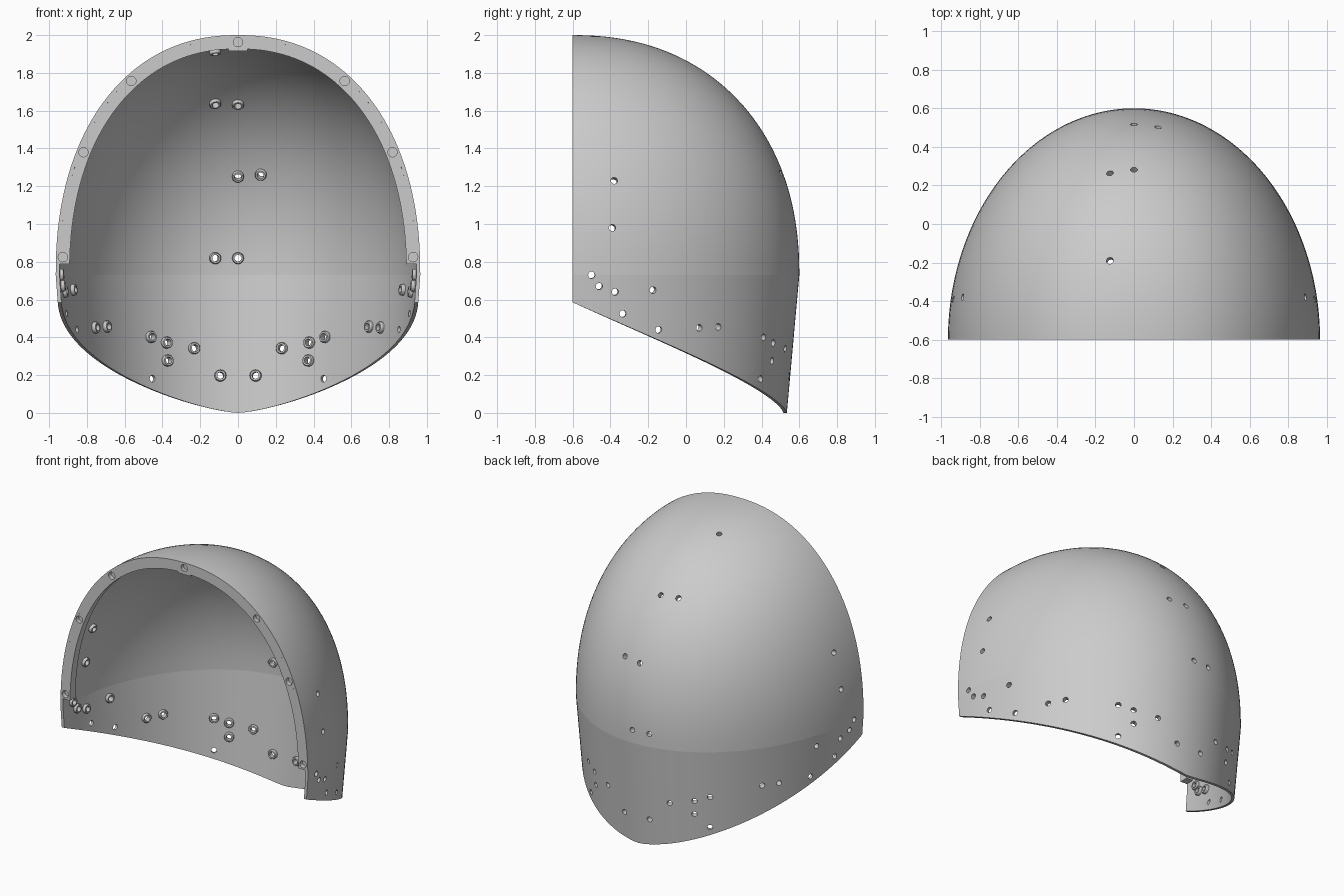
import bpy
import bmesh
from math import sin, cos, pi, acos, asin, radians
from mathutils import Vector, Matrix

cube = bpy.data.objects.get("Cube")
if cube:
    bpy.data.objects.remove(cube)

HALF_W, DEPTH, HEIGHT = 0.965, 1.2, 1.27   # dome semi-axes
RIM_Z, FRONT_Y, POWER = 0.73, -0.6, 2.2
WALL, COLS, LOW, HIGH = 0.02, 96, 8, 40

grey = bpy.data.materials.new("light_grey")
grey.use_nodes = True
grey.diffuse_color = (0.6, 0.6, 0.6, 1)
grey.node_tree.nodes["Principled BSDF"].inputs["Base Color"].default_value = (0.6, 0.6, 0.6, 1)


def make_object(name, bm):
    bmesh.ops.recalc_face_normals(bm, faces=bm.faces)
    mesh = bpy.data.meshes.new(name)
    bm.to_mesh(mesh)
    bm.free()
    mesh.materials.append(grey)
    obj = bpy.data.objects.new(name, mesh)
    bpy.context.collection.objects.link(obj)
    return obj


def smooth(obj):
    bpy.ops.object.select_all(action='DESELECT')
    obj.select_set(True)
    bpy.context.view_layer.objects.active = obj
    bpy.ops.object.shade_smooth_by_angle(angle=radians(25))


def scale_at(z):
    """Size of the horizontal section at height z."""
    if z <= RIM_Z:
        return 1 - 0.055 * (RIM_Z - z) / RIM_Z
    return max(0, 1 - ((z - RIM_Z) / HEIGHT) ** POWER) ** (1 / POWER)


def dome_point(theta, phi, inset):
    r = max(cos(phi), 0) ** (2 / POWER) if phi < pi / 2 - 1e-6 else 0
    return Vector(((HALF_W - inset) * r * cos(theta),
                   FRONT_Y + (DEPTH - inset) * r * sin(theta),
                   RIM_Z + (HEIGHT - inset) * sin(phi) ** (2 / POWER)))


def column(theta, inset):
    """One strip of the wall from the swept lower edge to the crown."""
    t = 1 - abs(theta - pi / 2) / (pi / 2)
    bottom = 0.585 * (1 - t) ** 1.42
    pts = []
    for i in range(LOW):
        z = bottom + (RIM_Z - bottom) * i / LOW
        s = scale_at(z)
        pts.append(Vector(((HALF_W - inset) * s * cos(theta),
                           FRONT_Y + (DEPTH - inset) * s * sin(theta), z)))
    return pts + [dome_point(theta, pi / 2 * i / HIGH, inset) for i in range(HIGH + 1)]


# Shell wall: outer and inner skins, lower edge and flat front edge
bm = bmesh.new()
skins = []
for inset in (0, WALL):
    skins.append([[bm.verts.new(p) for p in column(pi * c / COLS, inset)]
                  for c in range(COLS + 1)])
outer, inner = skins
for c in range(COLS):
    for skin in skins:
        for a in range(LOW + HIGH):
            bm.faces.new((skin[c][a], skin[c + 1][a], skin[c + 1][a + 1], skin[c][a + 1]))
    bm.faces.new((outer[c][0], outer[c + 1][0], inner[c + 1][0], inner[c][0]))
for c in (0, COLS):
    for a in range(LOW + HIGH):
        bm.faces.new((outer[c][a], outer[c][a + 1], inner[c][a + 1], inner[c][a]))
bmesh.ops.remove_doubles(bm, verts=bm.verts, dist=1e-5)
shell = make_object("shell", bm)

# Front flange: an arch of rectangular section inside the wall
bm = bmesh.new()
start = asin(0.035)
rings = []
for i in range(2 * HIGH + 1):
    phi = start + (pi - 2 * start) * i / (2 * HIGH)
    side, p = (0, phi) if phi <= pi / 2 else (pi, pi - phi)
    ring = []
    for inset, y in ((WALL, 0), (0.073, 0), (0.073, 0.06), (WALL, 0.06)):
        ring.append(bm.verts.new(dome_point(side, p, inset) + Vector((0, y, 0))))
    rings.append(ring)
for r0, r1 in zip(rings, rings[1:]):
    for k in range(4):
        bm.faces.new((r0[k], r0[(k + 1) % 4], r1[(k + 1) % 4], r1[k]))
bm.faces.new(rings[0])
bm.faces.new(rings[-1])
flange = make_object("front_flange", bm)

# Small locating tab under the crown of the flange
bm = bmesh.new()
bmesh.ops.create_cube(bm, size=1, matrix=Matrix.Translation((0, FRONT_Y + 0.031, 1.928))
                      @ Matrix.Diagonal((0.1, 0.06, 0.025, 1)))
make_object("crown_tab", bm)


def frame_at(theta, z):
    """Matrix on the outer surface whose local z points outwards."""
    s = scale_at(z)
    pos = Vector((HALF_W * s * cos(theta), FRONT_Y + DEPTH * s * sin(theta), z))
    slope = (scale_at(z + 0.002) - scale_at(z - 0.002)) / 0.004
    normal = Vector((cos(theta) / HALF_W, sin(theta) / DEPTH, -slope))
    return Matrix.Translation(pos) @ normal.to_track_quat('Z', 'Y').to_matrix().to_4x4()


def angle_x(x, z):
    return acos(x / (HALF_W * scale_at(z)))


def angle_y(y, z):
    return asin((y - FRONT_Y) / (DEPTH * scale_at(z)))


# Hole positions: single ones by (x, z), mirrored ones by (x, z) or (y, z)
bossed, plain = [], []
for x, z in ((-0.125, 1.935), (-0.125, 1.655), (0, 1.65), (0, 1.26),
             (0.125, 1.27), (-0.125, 0.82), (0, 0.82)):
    bossed.append(frame_at(angle_x(x, z), z))
pairs = [(angle_y(y, z), z, True) for y, z in (
    (-0.38, 1.23), (-0.39, 0.98), (-0.5, 0.73), (-0.46, 0.67),
    (-0.375, 0.64), (-0.175, 0.65), (0.07, 0.45), (0.17, 0.455))]
pairs += [(angle_x(x, z), z, True) for x, z in (
    (0.475, 0.40), (0.39, 0.37), (0.24, 0.34), (0.385, 0.275), (0.097, 0.195))]
pairs += [(angle_y(y, z), z, False) for y, z in ((-0.335, 0.525), (-0.145, 0.44), (0.395, 0.18))]
for theta, z, has_boss in pairs:
    for t in (theta, pi - theta):
        (bossed if has_boss else plain).append(frame_at(t, z))

# Inner bosses: short chamfered tubes round the holes
bm = bmesh.new()
SEG = 20
profile = ((0.018, 0.01), (0.031, 0.01), (0.031, 0.034), (0.027, 0.04), (0.018, 0.04))
for m in bossed:
    loops = [[bm.verts.new(m @ Vector((r * cos(2 * pi * k / SEG), r * sin(2 * pi * k / SEG), -d)))
              for k in range(SEG)] for r, d in profile]
    for j in range(len(loops)):
        l0, l1 = loops[j], loops[(j + 1) % len(loops)]
        for k in range(SEG):
            n = (k + 1) % SEG
            bm.faces.new((l0[k], l0[n], l1[n], l1[k]))
bosses = make_object("inner_bosses", bm)


def cylinder(bm, matrix, radius, depth):
    bmesh.ops.create_cone(bm, cap_ends=True, segments=SEG, radius1=radius,
                          radius2=radius, depth=depth, matrix=matrix)


# Cutters: wall holes and shallow pockets in the flange face
bm = bmesh.new()
for m in bossed + plain:
    cylinder(bm, m, 0.018, 0.08)
hole_cutter = make_object("hole_cutter", bm)

bm = bmesh.new()
facing = Matrix.Rotation(pi / 2, 4, 'X')
for x, z in ((0, 1.962), (0.565, 1.757), (0.818, 1.38), (0.927, 0.825)):
    for sx in ((x, -x) if x else (x,)):
        cylinder(bm, Matrix.Translation((sx, FRONT_Y, z)) @ facing, 0.025, 0.06)
pocket_cutter = make_object("pocket_cutter", bm)


def cut(obj, cutter):
    mod = obj.modifiers.new("cut", 'BOOLEAN')
    mod.operation, mod.solver, mod.object = 'DIFFERENCE', 'EXACT', cutter
    bpy.context.view_layer.objects.active = obj
    bpy.ops.object.modifier_apply(modifier=mod.name)


cut(shell, hole_cutter)
cut(shell, pocket_cutter)
cut(flange, pocket_cutter)
for cutter in (hole_cutter, pocket_cutter):
    bpy.data.objects.remove(cutter)

# Crease where the dome meets the tapered skirt
verts = shell.data.vertices
for e in shell.data.edges:
    if all(abs(verts[v].co.z - RIM_Z) < 1e-4 for v in e.vertices):
        e.use_edge_sharp = True
for obj in (shell, flange, bosses):
    smooth(obj)
